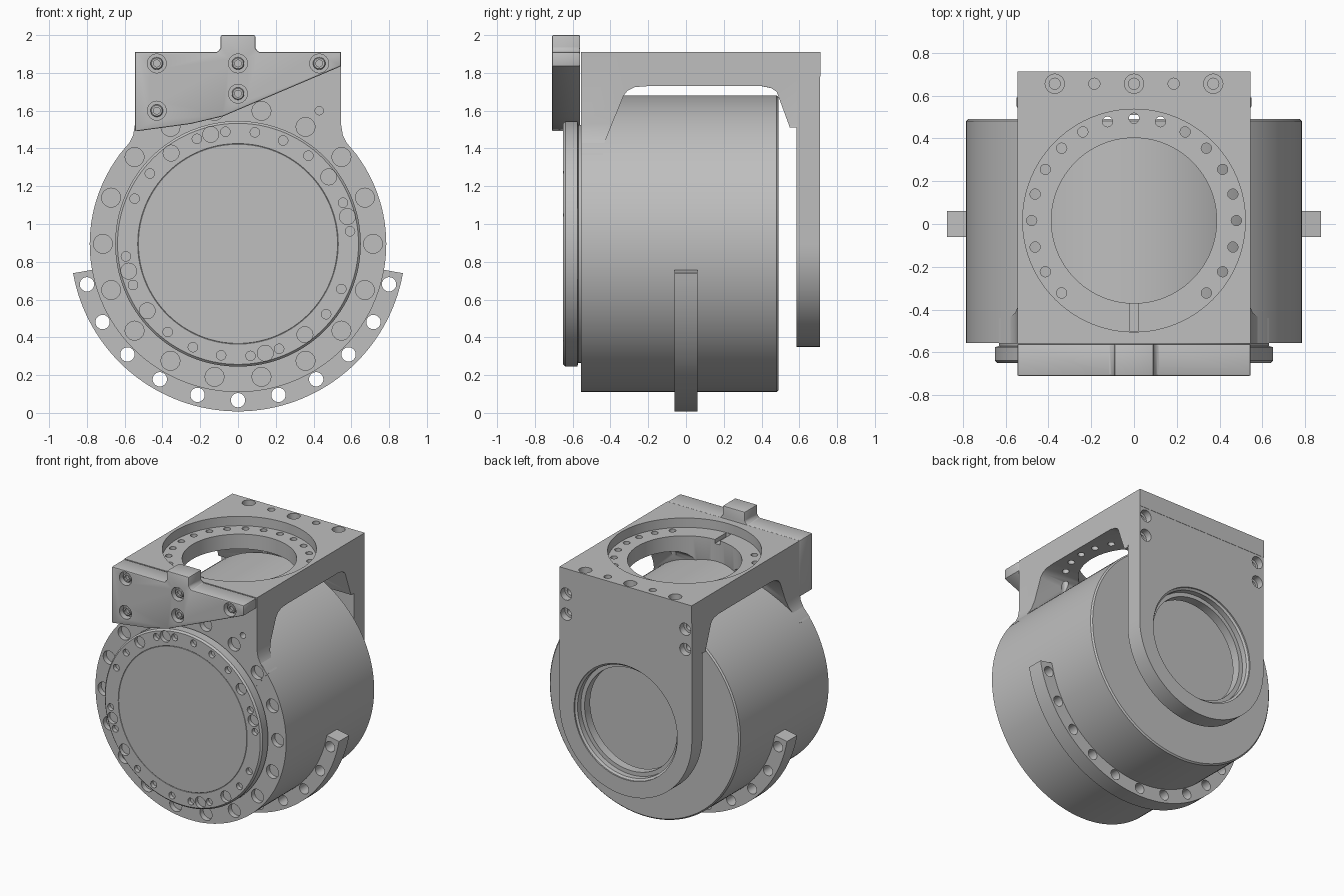
import bpy, bmesh
from math import sin, cos, pi, radians
from mathutils import Matrix, Vector

cube = bpy.data.objects.get("Cube")
if cube:
    bpy.data.objects.remove(cube, do_unlink=True)

AXIS_Z = 0.895          # height of the drum axis
grey = bpy.data.materials.new("machined grey")
grey.use_nodes = True
grey.diffuse_color = (0.52, 0.52, 0.52, 1)
grey.node_tree.nodes["Principled BSDF"].inputs["Base Color"].default_value = (0.52, 0.52, 0.52, 1)

FRONT = Matrix.Rotation(pi / 2, 4, 'X')     # local z points to -y
BACK = Matrix.Rotation(-pi / 2, 4, 'X')     # local z points to +y
UP = Matrix.Identity(4)


def lathe(bm, profile, place, turn=UP, seg=24):
    """Revolve (radius, height) pairs into a capped solid."""
    m = Matrix.Translation(place) @ turn
    rings = []
    for r, h in profile:
        rings.append([bm.verts.new(m @ Vector((r * cos(2 * pi * i / seg), r * sin(2 * pi * i / seg), h)))
                      for i in range(seg)])
    for a, b in zip(rings, rings[1:]):
        for i in range(seg):
            j = (i + 1) % seg
            bm.faces.new((a[i], a[j], b[j], b[i]))
    bm.faces.new(rings[0])
    bm.faces.new(rings[-1])


def prism(bm, points, axis, lo, hi):
    """Extrude an outline along x (points are y, z) or along y (points are x, z)."""
    ends = [[bm.verts.new((d, u, v) if axis == 'X' else (u, d, v)) for u, v in points] for d in (lo, hi)]
    for i in range(len(points)):
        j = (i + 1) % len(points)
        bm.faces.new((ends[0][i], ends[0][j], ends[1][j], ends[1][i]))
    bm.faces.new(ends[0])
    bm.faces.new(ends[1])


def make(name, bm):
    bmesh.ops.recalc_face_normals(bm, faces=bm.faces)
    mesh = bpy.data.meshes.new(name)
    bm.to_mesh(mesh)
    bm.free()
    mesh.materials.append(grey)
    ob = bpy.data.objects.new(name, mesh)
    bpy.context.collection.objects.link(ob)
    return ob


def apply(ob, mod):
    bpy.context.view_layer.objects.active = ob
    bpy.ops.object.modifier_apply(modifier=mod.name)


def boolean(ob, bm, operation='DIFFERENCE'):
    tool = make("cutter", bm)
    tool.hide_render = True
    mod = ob.modifiers.new("cut", 'BOOLEAN')
    mod.operation, mod.solver, mod.object = operation, 'EXACT', tool
    apply(ob, mod)
    bpy.data.objects.remove(tool, do_unlink=True)


def hole(bm, place, turn, r, depth, inner=0, inner_depth=0):
    """Blind hole sunk from a surface point, with an optional narrower bore."""
    profile = [(r, 0.01), (r, -depth)]
    if inner:
        profile += [(inner, -depth), (inner, -inner_depth)]
    lathe(bm, profile, place, turn)


def polar(r, degrees, y):
    a = radians(degrees)
    return (r * cos(a), y, AXIS_Z + r * sin(a))


def flange_holes():
    bm = bmesh.new()
    for k in range(18):
        hole(bm, polar(0.715, 20 * k, -0.556), FRONT, 0.05, 0.04)
    return bm


# Drum body
bm = bmesh.new()
lathe(bm, [(0.775, -0.49), (0.785, -0.48), (0.785, 0.555)], (0, 0, AXIS_Z), FRONT, 128)
body = make("drum_body", bm)
boolean(body, flange_holes())

# Front cover disc with its two hole patterns
bm = bmesh.new()
lathe(bm, [(0.63, 0.54), (0.63, 0.57), (0.65, 0.575), (0.65, 0.638), (0.638, 0.65),
           (0.531, 0.65), (0.529, 0.648), (0.527, 0.65)], (0, 0, AXIS_Z), FRONT, 128)
cover = make("front_cover", bm)
bm = bmesh.new()
for k in range(24):
    if k % 6 != 2 and k not in (11, 23):
        hole(bm, polar(0.597, 6.4 + 15 * k, -0.65), FRONT, 0.025, 0.03)
for k in range(4):
    for a in (14, 36.4):
        hole(bm, polar(0.597, a + 90 * k, -0.65), FRONT, 0.042, 0.03)
boolean(cover, bm)

# Bracket: side silhouette trimmed by the flared front outline
side = [(-0.557, 1.91), (-0.557, 1.25), (-0.44, 1.25), (-0.44, 1.41), (-0.33, 1.68), (-0.31, 1.705),
        (-0.27, 1.725), (-0.2, 1.73), (0.4, 1.73), (0.45, 1.72), (0.48, 1.7), (0.55, 1.51),
        (0.59, 1.51), (0.59, 1.78), (0.712, 1.78), (0.712, 1.91)]
half = [(0.545, 1.91), (0.545, 1.53), (0.555, 1.47), (0.58, 1.42), (0.63, 1.365), (0.5, 1.2)]
outline = half + [(-x, z) for x, z in reversed(half)]
bm = bmesh.new()
prism(bm, side, 'X', -0.8, 0.8)
bracket = make("bracket", bm)
bm = bmesh.new()
prism(bm, outline, 'Y', -0.8, 0.8)
boolean(bracket, bm, 'INTERSECT')
boolean(bracket, flange_holes())

# Stepped round opening in the top, then its bolt circle, key slot and rear holes
bm = bmesh.new()
lathe(bm, [(0.52, 1.95), (0.52, 1.84), (0.386, 1.84), (0.386, 1.6)], (0, 0.016, 0), UP, 96)
boolean(bracket, bm)
bm = bmesh.new()
for k in range(19):
    a = radians(-45 + 15 * k)
    lathe(bm, [(0.024, 1.87), (0.024, 1.62)], (0.478 * cos(a), 0.016 + 0.478 * sin(a), 0), UP, 16)
prism(bm, [(-0.02, 1.81), (0.02, 1.81), (0.02, 1.88), (-0.02, 1.88)], 'Y', -0.5, -0.35)
for x in (-0.37, 0, 0.37):
    hole(bm, (x, 0.655, 1.91), UP, 0.045, 0.05, 0.026, 0.1)
for x in (-0.185, 0.185):
    hole(bm, (x, 0.655, 1.91), UP, 0.026, 0.06)
hole(bm, (0.43, -0.557, 1.6), FRONT, 0.022, 0.05)
boolean(bracket, bm)

# Rear plate with rounded foot, stepped window and corner screw holes
foot = [(0.545 * cos(pi * k / 48), AXIS_Z - 0.545 * sin(pi * k / 48)) for k in range(49)]
bm = bmesh.new()
prism(bm, foot + [(-0.545, 1.78), (0.545, 1.78)], 'Y', 0.585, 0.71)
rear = make("rear_plate", bm)
bm = bmesh.new()
lathe(bm, [(0.425, 0.75), (0.425, 0.70), (0.41, 0.69), (0.41, 0.65), (0.38, 0.65), (0.38, 0.5)],
      (0, 0, AXIS_Z), BACK, 96)
for x in (-0.49, 0.49):
    for z in (1.57, 1.72):
        hole(bm, (x, 0.71, z), BACK, 0.045, 0.05, 0.026, 0.09)
boolean(rear, bm)

# Front stop block with a slanted lower edge and a top tab
bm = bmesh.new()
prism(bm, [(-0.545, 1.91), (-0.545, 1.49), (-0.25, 1.53), (-0.08, 1.57), (0.545, 1.835), (0.545, 1.91),
           (0.11, 1.91), (0.092, 1.93), (0.092, 2.0), (-0.092, 2.0), (-0.092, 1.93), (-0.11, 1.91)],
      'Y', -0.71, -0.56)
block = make("stop_block", bm)
bevel = block.modifiers.new("bevel", 'BEVEL')
bevel.width, bevel.segments = 0.008, 2
apply(block, bevel)
bm = bmesh.new()
screws = [(-0.43, 1.85), (0, 1.85), (0.43, 1.85), (-0.43, 1.6), (0, 1.69)]
for x, z in screws:
    hole(bm, (x, -0.71, z), FRONT, 0.05, 0.05)
boolean(block, bm)

# Screws in the block
bm = bmesh.new()
for x, z in screws:
    lathe(bm, [(0.033, 0), (0.033, 0.025), (0.028, 0.03), (0.018, 0.03), (0.018, 0.015)], (x, -0.665, z), FRONT)
make("block_screws", bm)

# Curved rail under the drum with through holes
arc = [radians(-169.9 + 159.8 * k / 64) for k in range(65)]
rim = [(0.887 * cos(a), AXIS_Z + 0.887 * sin(a)) for a in arc]
inner = [(0.77 * cos(a), AXIS_Z + 0.77 * sin(a)) for a in reversed(arc)]
bm = bmesh.new()
prism(bm, rim + inner, 'Y', -0.06, 0.06)
rail = make("curved_rail", bm)
bm = bmesh.new()
for k in range(11):
    lathe(bm, [(0.038, -0.1), (0.038, 0.1)], polar(0.828, -165 + 15 * k, 0), FRONT)
boolean(rail, bm)

# Smooth rounds, crisp edges
bpy.ops.object.select_all(action='DESELECT')
for ob in bpy.context.scene.objects:
    if ob.type == 'MESH' and grey.name in ob.data.materials:
        ob.select_set(True)
        bpy.context.view_layer.objects.active = ob
bpy.ops.object.shade_smooth_by_angle(angle=radians(30))
